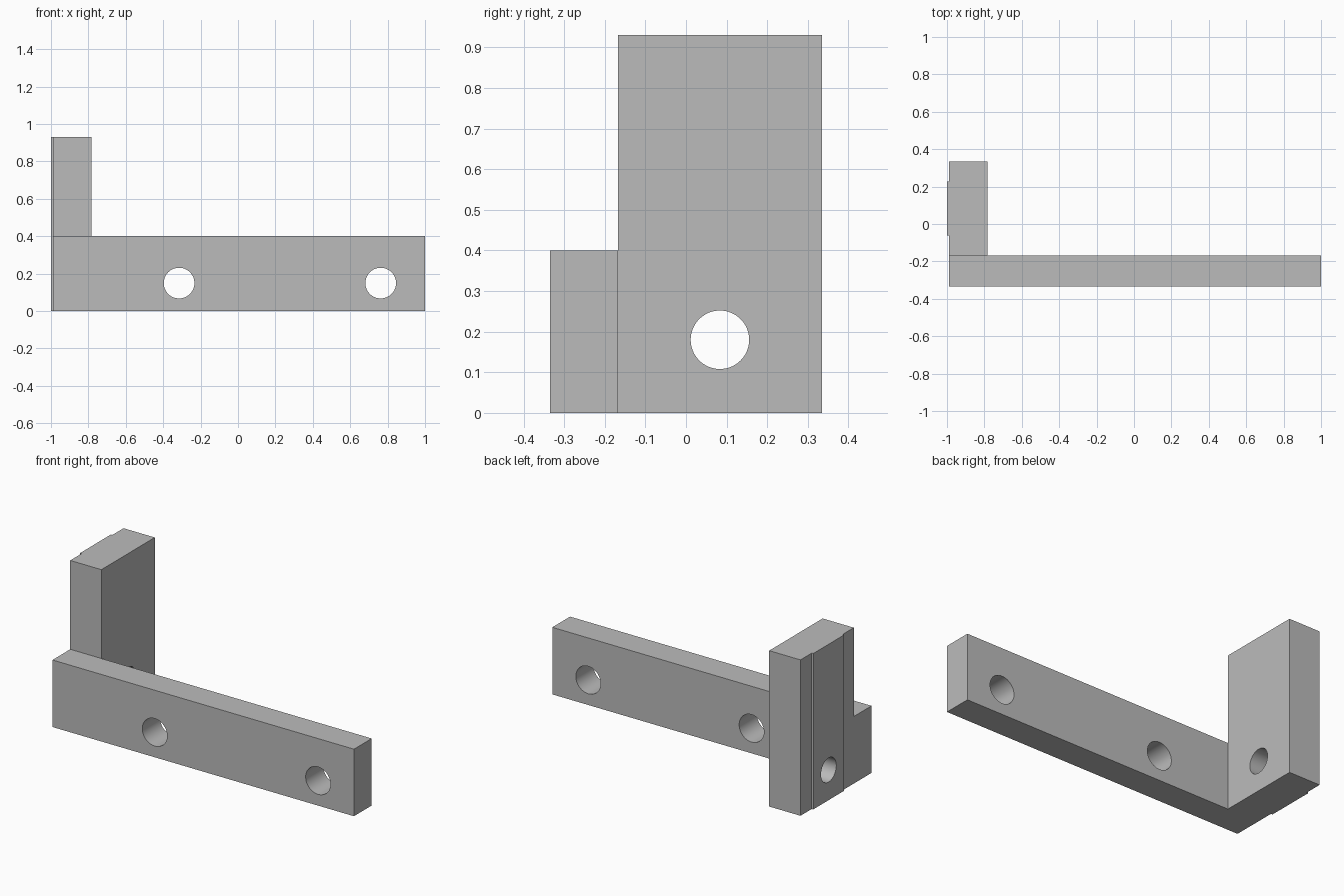
import bpy
import bmesh
from math import pi, radians

cube = bpy.data.objects.get("Cube")
if cube:
    bpy.data.objects.remove(cube, do_unlink=True)

grey = bpy.data.materials.new("plain grey")
grey.use_nodes = True
grey.diffuse_color = (0.5, 0.5, 0.5, 1)
grey.node_tree.nodes["Principled BSDF"].inputs["Base Color"].default_value = (0.5, 0.5, 0.5, 1)


def add_object(name, bm):
    bmesh.ops.recalc_face_normals(bm, faces=bm.faces)
    mesh = bpy.data.meshes.new(name)
    bm.to_mesh(mesh)
    bm.free()
    mesh.materials.append(grey)
    obj = bpy.data.objects.new(name, mesh)
    bpy.context.collection.objects.link(obj)
    return obj


def extrude_footprint(name, points, height):
    """Raise a plan outline from the ground to the given height."""
    bm = bmesh.new()
    face = bm.faces.new([bm.verts.new((x, y, 0)) for x, y in points])
    result = bmesh.ops.extrude_face_region(bm, geom=[face])
    top = [v for v in result["geom"] if isinstance(v, bmesh.types.BMVert)]
    bmesh.ops.translate(bm, verts=top, vec=(0, 0, height))
    return add_object(name, bm)


def combine(target, other, operation):
    """Apply a boolean and discard the helper object."""
    other.hide_render = True
    mod = target.modifiers.new(operation.lower(), 'BOOLEAN')
    mod.operation = operation
    mod.solver = 'EXACT'
    mod.object = other
    bpy.context.view_layer.objects.active = target
    bpy.ops.object.modifier_apply(modifier=mod.name)
    bpy.data.objects.remove(other, do_unlink=True)


def drill(target, centre, radius, rotation):
    bm = bmesh.new()
    bmesh.ops.create_cone(bm, cap_ends=True, segments=64, radius1=radius,
                          radius2=radius, depth=0.6)
    cutter = add_object("drill_cutter", bm)
    cutter.location = centre
    cutter.rotation_euler = rotation
    combine(target, cutter, 'DIFFERENCE')


# Main dimensions
side, end = -0.99, 1.0
front, step, back = -0.335, -0.168, 0.335
post_inner = -0.784
post_middle = (step + back) / 2

# Long horizontal bar
bracket = extrude_footprint("bracket", [
    (side, front), (end, front), (end, step), (side, step)], 0.4)

# Upright post with a shallow raised strip on its outer face
rib = 0.145
post = extrude_footprint("post", [
    (side, step), (post_inner, step), (post_inner, back), (side, back),
    (side, post_middle + rib), (-1, post_middle + rib),
    (-1, post_middle - rib), (side, post_middle - rib)], 0.93)
combine(bracket, post, 'UNION')

# Two holes through the bar, one through the foot of the post
for x in (-0.315, 0.763):
    drill(bracket, (x, (front + step) / 2, 0.149), 0.082, (pi / 2, 0, 0))
drill(bracket, (-0.89, post_middle, 0.18), 0.072, (0, pi / 2, 0))

# Smooth hole walls, crisp edges
bpy.ops.object.select_all(action='DESELECT')
bracket.select_set(True)
bpy.context.view_layer.objects.active = bracket
bpy.ops.object.shade_smooth_by_angle(angle=radians(30))
